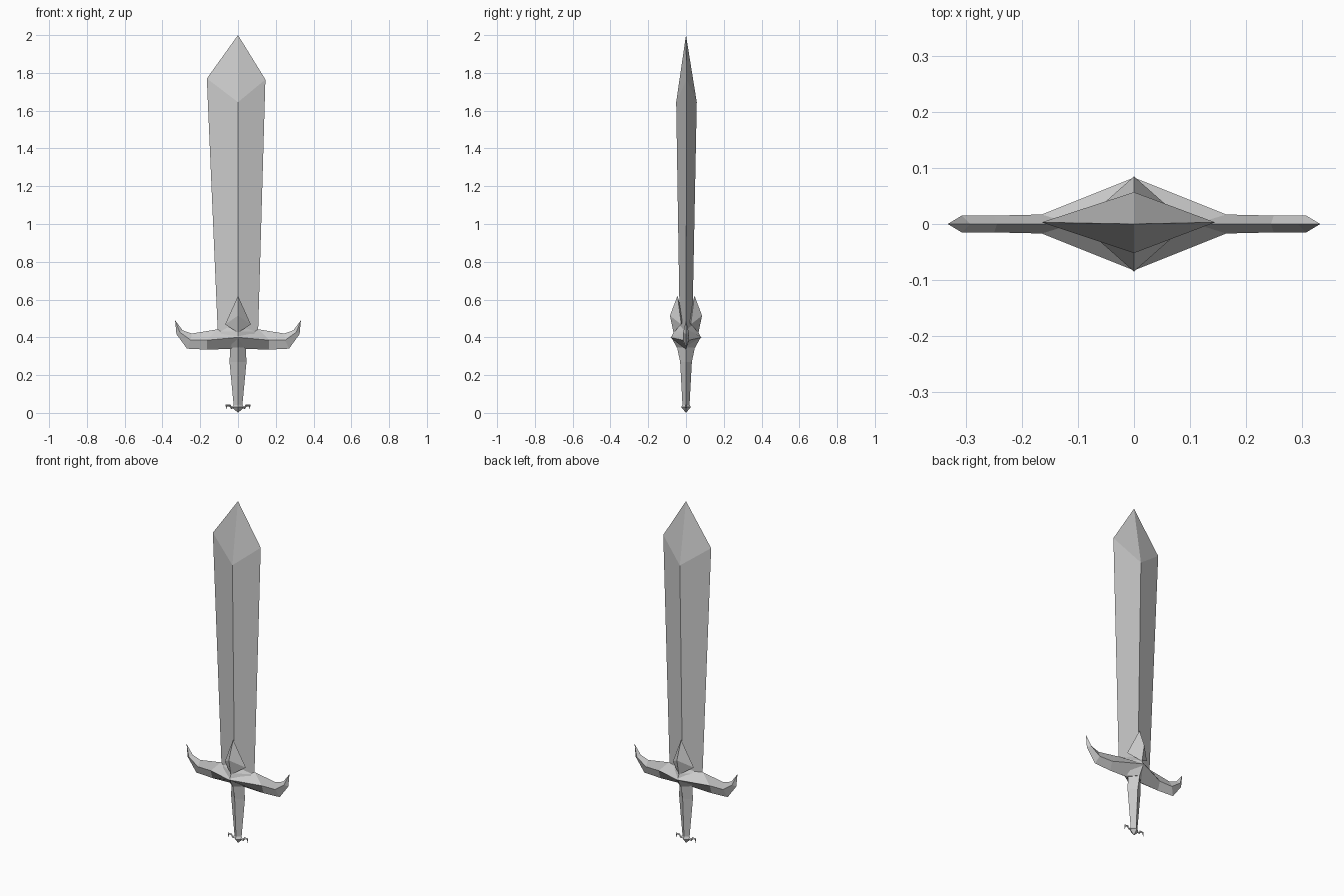
import bpy, bmesh
from mathutils import Vector

if "Cube" in bpy.data.objects:
    bpy.data.objects.remove(bpy.data.objects["Cube"])


def loft(name, rings, mirror_axis=None):
    """Skin a chain of rings; a ring of one point makes a pointed end.
    mirror_axis adds a mirrored copy of the solid across that axis."""
    bm = bmesh.new()
    loops = [[bm.verts.new(p) for p in ring] for ring in rings]
    for a, b in zip(loops, loops[1:]):
        n = max(len(a), len(b))
        for i in range(n):
            j = (i + 1) % n
            if len(a) == 1:
                bm.faces.new((a[0], b[j], b[i]))
            elif len(b) == 1:
                bm.faces.new((a[i], a[j], b[0]))
            else:
                bm.faces.new((a[i], a[j], b[j], b[i]))
    for end in (loops[0], loops[-1]):
        if len(end) > 2 and mirror_axis != 'SEAM':
            bm.faces.new(end)
    if mirror_axis is not None:
        k = 0 if mirror_axis == 'SEAM' else mirror_axis
        copy = bmesh.ops.duplicate(bm, geom=bm.verts[:] + bm.edges[:] + bm.faces[:])
        for v in copy["geom"]:
            if isinstance(v, bmesh.types.BMVert):
                v.co[k] *= -1
        bmesh.ops.remove_doubles(bm, verts=bm.verts[:], dist=1e-5)
    bmesh.ops.recalc_face_normals(bm, faces=bm.faces[:])
    mesh = bpy.data.meshes.new(name)
    bm.to_mesh(mesh)
    bm.free()
    obj = bpy.data.objects.new(name, mesh)
    bpy.context.collection.objects.link(obj)
    return obj


def diamond(z, rx, ry):
    return [(-rx, 0, z), (0, -ry, z), (rx, 0, z), (0, ry, z)]


# Blade: diamond section, widening to uneven shoulders and a faceted point
loft("blade", [
    diamond(0.38, 0.105, 0.032),
    [(-0.165, 0.003, 1.77), (0, -0.052, 1.645), (0.145, 0.003, 1.765), (0, 0.057, 1.645)],
    [(0, 0, 2.0)],
])


# Guard: one lofted arm mirrored in x; each station is top, ridge, bottom
def station(top, ridge, y, bottom):
    return [(top[0], 0, top[1]), (ridge[0], -y, ridge[1]),
            (bottom[0], 0, bottom[1]), (ridge[0], y, ridge[1])]


loft("guard", [
    station((0, 0.46), (0, 0.40), 0.083, (0, 0.34)),
    station((0.11, 0.442), (0.165, 0.385), 0.017, (0.165, 0.335)),
    station((0.245, 0.42), (0.25, 0.385), 0.015, (0.27, 0.34)),
    station((0.293, 0.437), (0.308, 0.427), 0.015, (0.326, 0.417)),
    [(0.333, 0.49, ) [:1] + (0, 0.49)],
], mirror_axis='SEAM')

# Sloped block joining guard to grip, and the raised seat under each gem
loft("guard_collar", [
    diamond(0.465, 0.07, 0.03),
    diamond(0.43, 0.10, 0.064),
    diamond(0.40, 0.11, 0.078),
    diamond(0.345, 0.045, 0.048),
])

# Kite-shaped gems on the front and back of the blade
loft("gems", [
    [(0, -0.012, 0.50)],
    [(0, -0.045, 0.62), (0.068, -0.025, 0.468), (0, -0.066, 0.425), (-0.068, -0.025, 0.468)],
    [(0, -0.085, 0.515)],
], mirror_axis=1)

# Grip: tapering diamond
loft("grip", [
    diamond(0.36, 0.04, 0.05),
    diamond(0.27, 0.045, 0.031),
    diamond(0.03, 0.022, 0.018),
])

# Pommel: small inverted pyramid
loft("pommel", [
    diamond(0.045, 0.02, 0.018),
    diamond(0.03, 0.032, 0.025),
    [(0, 0, 0)],
])

# Pommel claws: thin bent hooks either side
path = [(0.015, 0.03), (0.035, 0.027), (0.043, 0.039), (0.061, 0.039)]
claw = []
for i, (x, z) in enumerate(path):
    a = Vector(path[max(i - 1, 0)])
    b = Vector(path[min(i + 1, len(path) - 1)])
    t = (b - a).normalized()
    if i == len(path) - 1:
        t = Vector((0.7, -0.7))
    nx, nz, r = -t.y * 0.006, t.x * 0.006, 0.006
    claw.append([(x + nx, 0, z + nz), (x, -r, z), (x - nx, 0, z - nz), (x, r, z)])
claw.append([(0.064, 0, 0.015)])
loft("pommel_claws", claw, mirror_axis=0)
